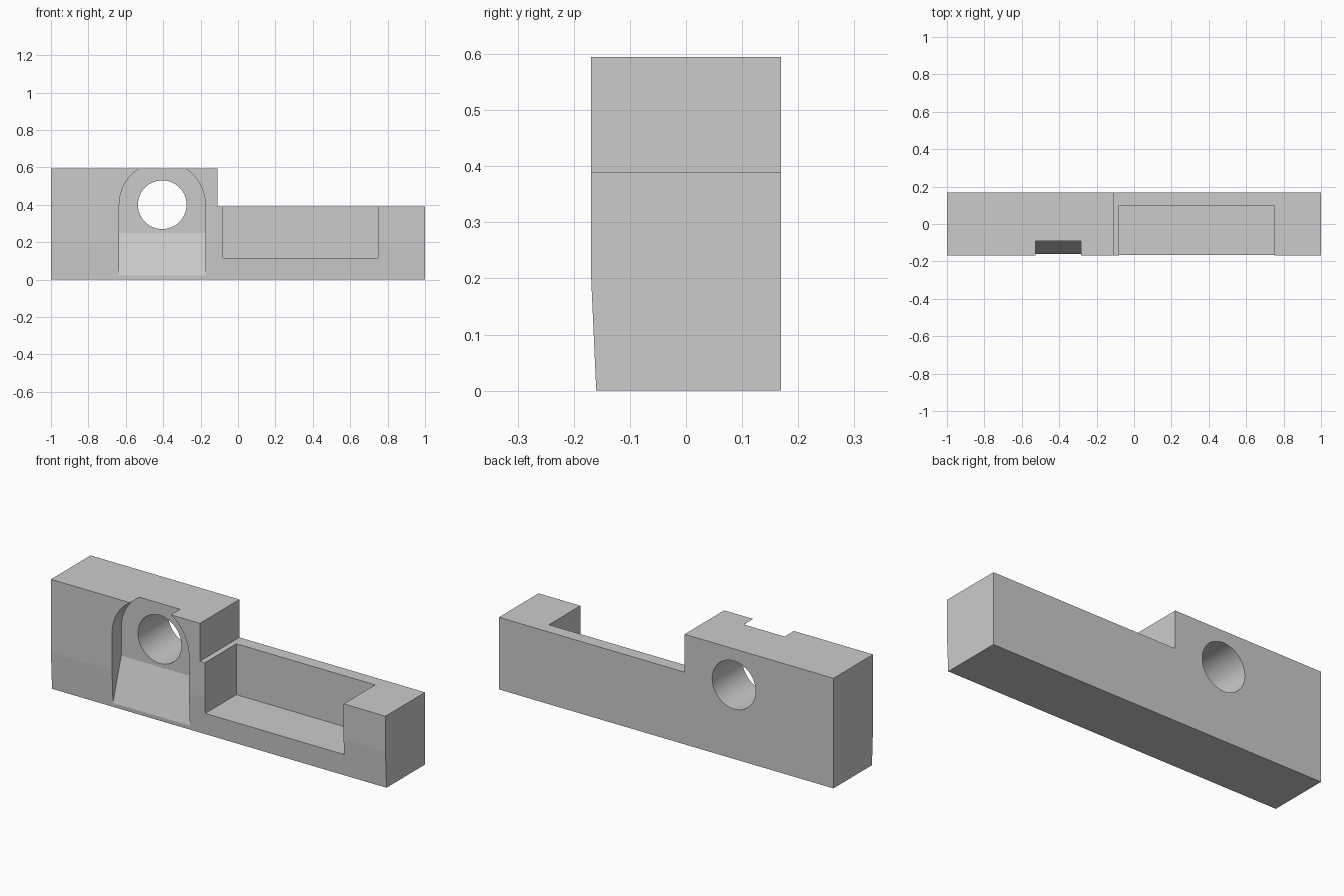
import bpy
import bmesh
from math import pi, cos, sin, radians

default = bpy.data.objects.get("Cube")
if default:
    bpy.data.objects.remove(default, do_unlink=True)

FRONT, BACK, TOP = -0.169, 0.169, 0.595
HOLE_X, HOLE_Z = -0.405, 0.4

grey = bpy.data.materials.new("plain grey")
grey.use_nodes = True
grey.diffuse_color = (0.6, 0.6, 0.6, 1)
grey.node_tree.nodes["Principled BSDF"].inputs["Base Color"].default_value = (0.6, 0.6, 0.6, 1)


def prism(name, points, offset, ramp=None):
    """Extrude a closed outline, optionally trimmed by a (point, normal) plane."""
    bm = bmesh.new()
    face = bm.faces.new([bm.verts.new(p) for p in points])
    ext = bmesh.ops.extrude_face_region(bm, geom=[face])
    moved = [v for v in ext["geom"] if isinstance(v, bmesh.types.BMVert)]
    bmesh.ops.translate(bm, verts=moved, vec=offset)
    if ramp:
        bmesh.ops.bisect_plane(bm, geom=bm.verts[:] + bm.edges[:] + bm.faces[:],
                               plane_co=ramp[0], plane_no=ramp[1], clear_outer=True)
        bmesh.ops.holes_fill(bm, edges=[e for e in bm.edges if e.is_boundary])
    bmesh.ops.recalc_face_normals(bm, faces=bm.faces[:])
    mesh = bpy.data.meshes.new(name)
    bm.to_mesh(mesh)
    bm.free()
    mesh.materials.append(grey)
    obj = bpy.data.objects.new(name, mesh)
    bpy.context.collection.objects.link(obj)
    return obj


def box(name, x0, x1, y0, y1, z0, z1):
    outline = [(x0, y0, z0), (x1, y0, z0), (x1, y0, z1), (x0, y0, z1)]
    return prism(name, outline, (0, y1 - y0, 0))


def arc(radius, y, start, end, steps):
    angles = [start + (end - start) * i / steps for i in range(steps + 1)]
    return [(HOLE_X + radius * cos(a), y, HOLE_Z + radius * sin(a)) for a in angles]


# Long block with a slightly tapered lower front
section = [(FRONT + 0.009, 0), (BACK, 0), (BACK, TOP), (FRONT, TOP), (FRONT, 0.2)]
body = prism("stepped_block", [(-1, y, z) for y, z in section], (2, 0, 0))

# Arched front recess whose floor ramps forward at the bottom
arch = arc(0.23, -0.3, 0, pi, 48)
arch += [(HOLE_X - 0.23, -0.3, -0.1), (HOLE_X + 0.23, -0.3, -0.1)]
cutters = [
    box("step_cutter", -0.11, 1.2, -0.4, 0.4, 0.39, 0.8),
    box("pocket_cutter", -0.08, 0.75, -0.4, 0.1, 0.115, 0.8),
    prism("recess_cutter", arch, (0, 0.21, 0), ((0, -0.09, 0.25), (0, 0.235, -0.073))),
    prism("hole_cutter", arc(0.13, -0.4, 0, 2 * pi, 64)[:-1], (0, 0.8, 0)),
]

bpy.context.view_layer.objects.active = body
for cutter in cutters:
    cutter.hide_render = True
    mod = body.modifiers.new(cutter.name, "BOOLEAN")
    mod.operation = "DIFFERENCE"
    mod.solver = "EXACT"
    mod.object = cutter
    bpy.ops.object.modifier_apply(modifier=mod.name)
    bpy.data.objects.remove(cutter, do_unlink=True)

# Smooth the round walls, keep the front and back faces flat
bpy.ops.object.select_all(action="DESELECT")
body.select_set(True)
bpy.ops.object.shade_smooth_by_angle(angle=radians(12))
for poly in body.data.polygons:
    if abs(poly.normal.y) > 0.9:
        poly.use_smooth = False
